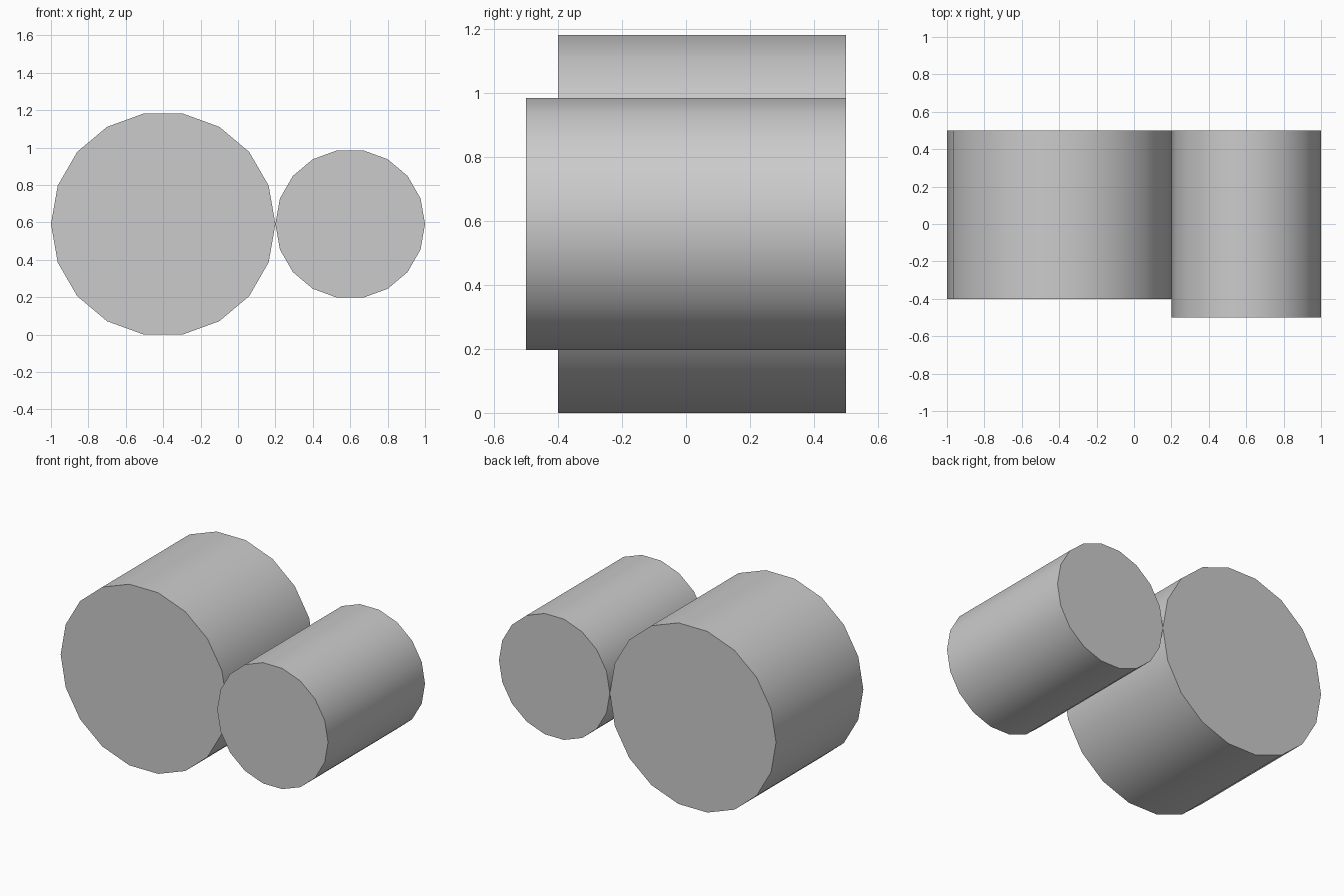
import bpy
import math

if "Cube" in bpy.data.objects:
    bpy.data.objects.remove(bpy.data.objects["Cube"])

SIDES = 18
# Flat facets sit top and bottom, so the axis height is the larger apothem
AXIS_Z = 0.6 * math.cos(math.pi / SIDES)


def roller(name, x, radius, y_front, y_back):
    bpy.ops.mesh.primitive_cylinder_add(
        vertices=SIDES, radius=radius, depth=y_back - y_front)
    ob = bpy.context.object
    ob.name = name
    # Point a corner along +x, then lay the axis along y
    corner = ob.data.vertices[0].co
    angle = math.atan2(corner.y, corner.x)
    ob.rotation_euler = (math.pi / 2, 0, -angle)
    bpy.ops.object.transform_apply(location=False, rotation=False, scale=False)
    ob.rotation_euler = (0, 0, -angle)
    bpy.ops.object.transform_apply(location=False, rotation=True, scale=False)
    ob.rotation_euler = (math.pi / 2, 0, 0)
    bpy.ops.object.transform_apply(location=False, rotation=True, scale=False)
    ob.location = (x, (y_front + y_back) / 2, AXIS_Z)
    bpy.ops.object.shade_smooth_by_angle(angle=math.radians(30))
    return ob


# Large and small cylinders touching side by side, flush at the back
roller("large_cylinder", -0.4, 0.6, -0.4, 0.5)
roller("small_cylinder", 0.6, 0.4, -0.5, 0.5)
